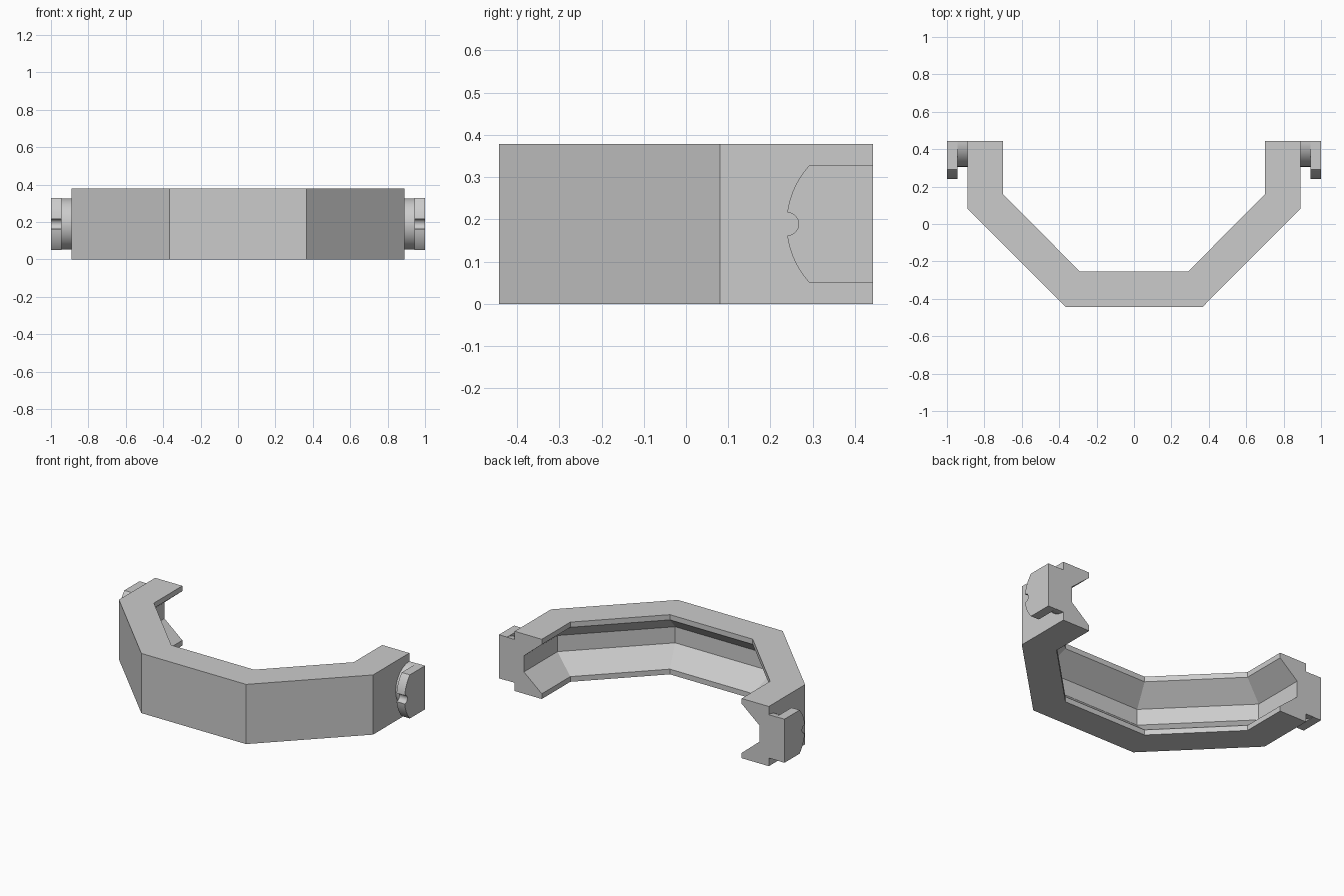
import bpy, bmesh, math
from mathutils import Vector

cube = bpy.data.objects.get("Cube")
if cube:
    bpy.data.objects.remove(cube)

HEIGHT, BACK, MID = 0.378, 0.443, 0.189

grey = bpy.data.materials.new("light_grey")
grey.use_nodes = True
colour = (0.6, 0.6, 0.6, 1)
grey.diffuse_color = colour
grey.node_tree.nodes["Principled BSDF"].inputs["Base Color"].default_value = colour


def make_object(name, rings):
    """Skin a closed solid through a row of matching rings of points."""
    bm = bmesh.new()
    loops = [[bm.verts.new(p) for p in ring] for ring in rings]
    n = len(loops[0])
    for a, b in zip(loops, loops[1:]):
        for i in range(n):
            j = (i + 1) % n
            bm.faces.new((a[i], a[j], b[j], b[i]))
    bm.faces.new(loops[0])
    bm.faces.new(loops[-1])
    bmesh.ops.recalc_face_normals(bm, faces=bm.faces[:])
    mesh = bpy.data.meshes.new(name)
    bm.to_mesh(mesh)
    bm.free()
    obj = bpy.data.objects.new(name, mesh)
    bpy.context.collection.objects.link(obj)
    mesh.materials.append(grey)
    bpy.ops.object.select_all(action='DESELECT')
    obj.select_set(True)
    bpy.context.view_layer.objects.active = obj
    bpy.ops.object.shade_smooth_by_angle(angle=math.radians(25))
    return obj


def arc(cy, radius, start, end, steps):
    """Points (y, z) on an arc around mid height; angle 0 points to the back."""
    return [(cy + radius * math.cos(t), MID + radius * math.sin(t))
            for t in (start + (end - start) * i / steps for i in range(steps + 1))]


# Clamp band: grooved section mitred along five straight runs
outer = [(0.89, BACK), (0.89, 0.08), (0.367, -BACK)]
inner = [(0.70, BACK), (0.70, 0.158), (0.29, -0.253)]
outer += [(-x, y) for x, y in reversed(outer)]
inner += [(-x, y) for x, y in reversed(inner)]

LIP, WALL, WALL_DEPTH = 0.033, 0.138, 0.34
half = [(0, 0), (1, 0), (1, LIP), (WALL_DEPTH, WALL)]
section = half + [(d, HEIGHT - z) for d, z in reversed(half)]

rings = []
for o, i in zip(outer, inner):
    o, i = Vector(o), Vector(i)
    rings.append([(*o.lerp(i, d), z) for d, z in section])
make_object("clamp_band", rings)

# Side lugs: half-round neck carrying a wider notched plate
neck = arc(BACK, 0.137, math.pi / 2, math.pi * 1.5, 32)

PLATE_R, PLATE_HALF, NOTCH_R = 0.205, 0.138, 0.027
top = math.pi - math.asin(PLATE_HALF / PLATE_R)
notch_edge = math.pi - math.asin(NOTCH_R / PLATE_R)
upper = arc(BACK, PLATE_R, top, notch_edge, 12)
notch = arc(upper[-1][0], NOTCH_R, math.pi / 2, -math.pi / 2, 14)
lower = [(y, 2 * MID - z) for y, z in reversed(upper)]
plate = ([(BACK, MID + PLATE_HALF)] + upper + notch[1:-1] + lower
         + [(BACK, MID - PLATE_HALF)])

for side, sign in (("left", 1), ("right", -1)):
    for part, outline, x0, x1 in (("lug_neck", neck, 0.88, 0.945),
                                  ("lug_plate", plate, 0.943, 1.0)):
        make_object(f"{side}_{part}",
                    [[(sign * x, y, z) for y, z in outline] for x in (x0, x1)])
